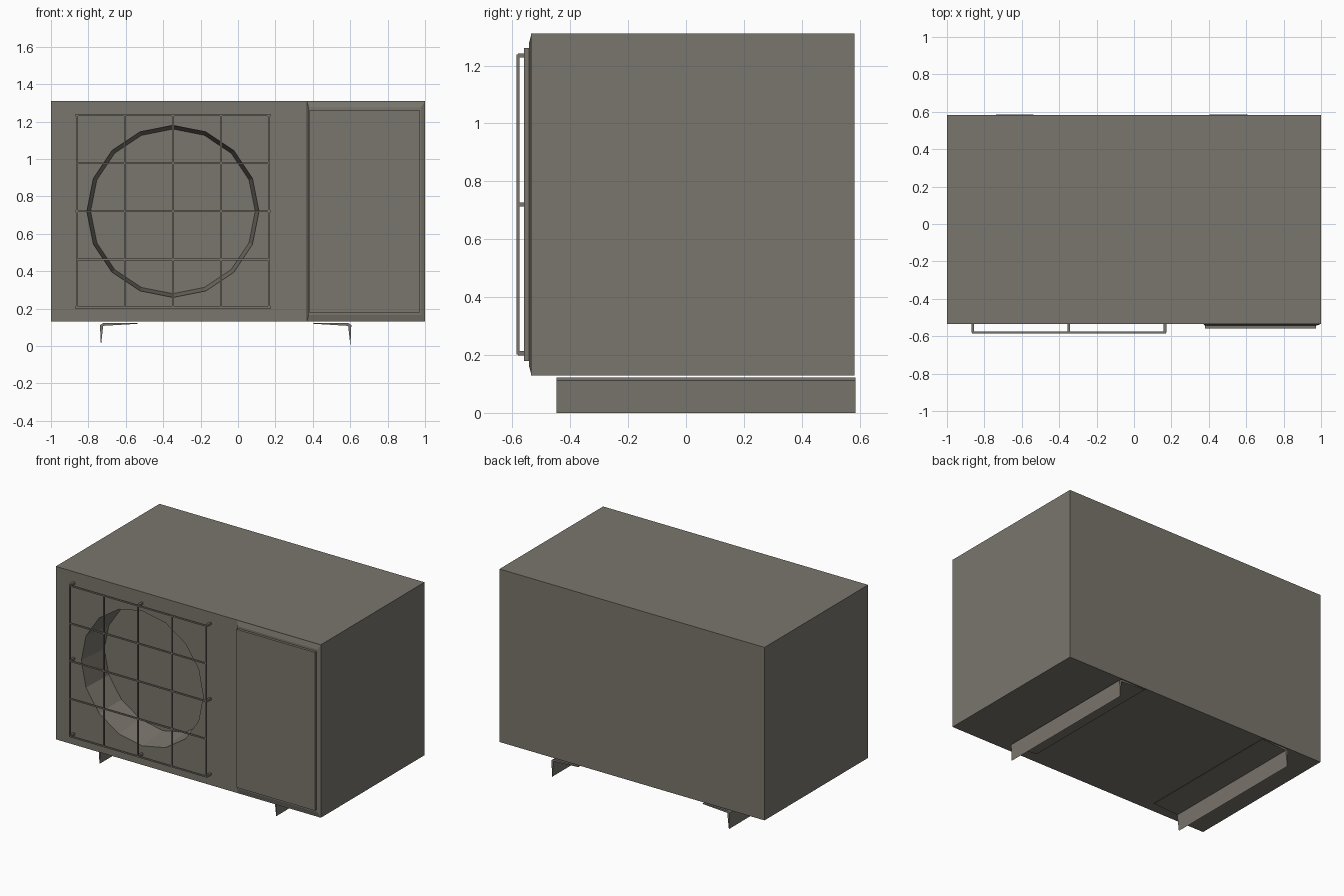
import bpy
import bmesh
from math import radians, pi
from mathutils import Matrix

if "Cube" in bpy.data.objects:
    bpy.data.objects.remove(bpy.data.objects["Cube"], do_unlink=True)

# Single painted-metal colour
metal = bpy.data.materials.new("warm_grey_metal")
metal.use_nodes = True
GREY = (0.195, 0.18, 0.153, 1)
metal.diffuse_color = GREY
metal.node_tree.nodes["Principled BSDF"].inputs["Base Color"].default_value = GREY


def finish(bm, name):
    bmesh.ops.recalc_face_normals(bm, faces=bm.faces)
    mesh = bpy.data.meshes.new(name)
    bm.to_mesh(mesh)
    bm.free()
    mesh.materials.append(metal)
    obj = bpy.data.objects.new(name, mesh)
    bpy.context.collection.objects.link(obj)
    return obj


def add_box(bm, lo, hi):
    size = [b - a for a, b in zip(lo, hi)]
    mid = [(a + b) / 2 for a, b in zip(lo, hi)]
    matrix = Matrix.Translation(mid) @ Matrix.Diagonal((*size, 1))
    return bmesh.ops.create_cube(bm, size=1, matrix=matrix)["verts"]


def extrude_profile(points, y0, y1, name):
    bm = bmesh.new()
    face = bm.faces.new([bm.verts.new((x, y0, z)) for x, z in points])
    moved = bmesh.ops.extrude_face_region(bm, geom=[face], use_keep_orig=True)["geom"]
    verts = [v for v in moved if isinstance(v, bmesh.types.BMVert)]
    bmesh.ops.translate(bm, verts=verts, vec=(0, y1 - y0, 0))
    return finish(bm, name)


FAN_X, FAN_Z = -0.348, 0.72
FRONT, BACK = -0.535, 0.582

# Casing
bm = bmesh.new()
add_box(bm, (-1, FRONT, 0.13), (1, BACK, 1.31))
casing = finish(bm, "casing")

# Fan recess cutter: a slightly flared drum, open at the front
bm = bmesh.new()
bmesh.ops.create_cone(bm, cap_ends=True, segments=16, radius1=0.462, radius2=0.44, depth=0.24,
                      matrix=Matrix.Translation((FAN_X, FRONT + 0.1, FAN_Z))
                      @ Matrix.Rotation(-pi / 2, 4, "X"))
cutter = finish(bm, "fan_recess_cutter")
cutter.hide_render = True
cutter.hide_viewport = True
cutter.display_type = "WIRE"
cut = casing.modifiers.new("fan_recess", "BOOLEAN")
cut.object = cutter
cut.operation = "DIFFERENCE"
cut.solver = "EXACT"

# Fan grille: square wire grid held off the casing by short pegs
bm = bmesh.new()
HALF, WIRE = 0.514, 0.0045
for i in range(-2, 3):
    d = i * HALF / 2
    add_box(bm, (FAN_X + d - WIRE, -0.585, FAN_Z - HALF - WIRE),
            (FAN_X + d + WIRE, -0.576, FAN_Z + HALF + WIRE))
    add_box(bm, (FAN_X - HALF - WIRE, -0.585, FAN_Z + d - WIRE),
            (FAN_X + HALF + WIRE, -0.576, FAN_Z + d + WIRE))
for i in (-1, 0, 1):
    for j in (-1, 0, 1):
        if i or j:
            x, z = FAN_X + i * HALF, FAN_Z + j * HALF
            add_box(bm, (x - 0.007, -0.58, z - 0.007), (x + 0.007, FRONT, z + 0.007))
finish(bm, "fan_grille")

# Service panel with a shallow sloping skirt
bm = bmesh.new()
add_box(bm, (0.38, -0.56, 0.18), (0.972, FRONT, 1.26))
finish(bm, "service_panel")
bm = bmesh.new()
for v in add_box(bm, (0.37, -0.543, 0.135), (0.998, FRONT, 1.305)):
    if v.co.y < -0.54:
        v.co.x += 0.008 if v.co.x < 0.6 else -0.02
        v.co.z += 0.03 if v.co.z < 0.7 else -0.03
finish(bm, "panel_skirt")

# Angle-iron feet, mirrored left and right about their own centre
for side, name in ((-1, "right_foot"), (1, "left_foot")):
    profile = [(0.667, 0), (0.672, 0.112), (0.655, 0.123), (0.47, 0.123), (0.47, 0.119),
               (0.655, 0.108)]
    extrude_profile([(-0.066 + side * x, z) for x, z in profile], -0.447, 0.585, name)
